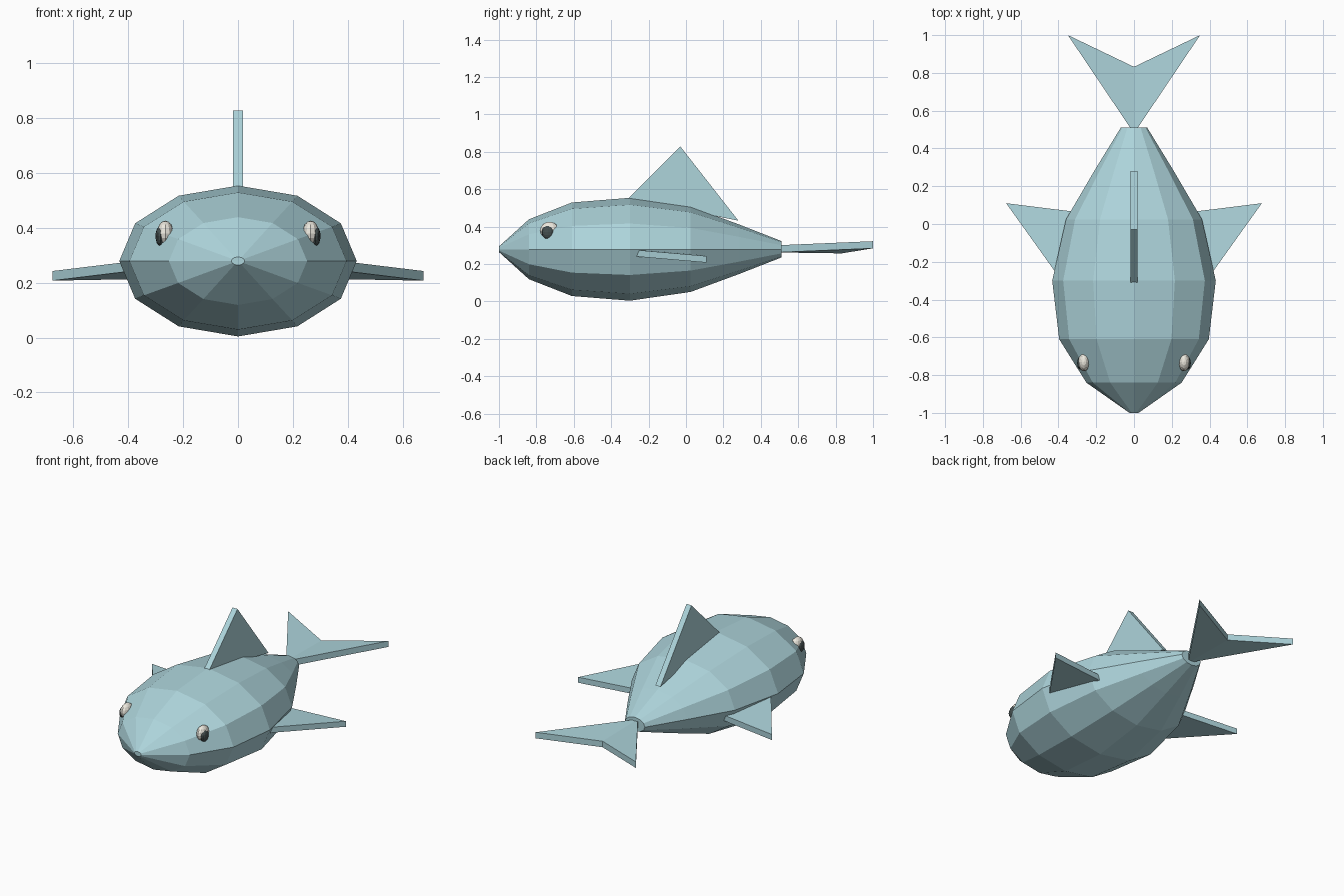
import bpy, bmesh
from math import cos, sin, pi
from mathutils import Vector

if "Cube" in bpy.data.objects:
    bpy.data.objects.remove(bpy.data.objects["Cube"])


def material(name, rgb):
    m = bpy.data.materials.new(name)
    m.diffuse_color = (*rgb, 1)
    m.use_nodes = True
    m.node_tree.nodes["Principled BSDF"].inputs["Base Color"].default_value = m.diffuse_color
    return m


TEAL = material("teal", (0.42, 0.66, 0.71))
WHITE = material("eye_white", (0.85, 0.82, 0.74))
DARK = material("pupil_dark", (0.06, 0.08, 0.08))


def finish(name, bm, mat):
    bmesh.ops.recalc_face_normals(bm, faces=bm.faces)
    me = bpy.data.meshes.new(name)
    bm.to_mesh(me)
    bm.free()
    me.materials.append(mat)
    ob = bpy.data.objects.new(name, me)
    bpy.context.collection.objects.link(ob)
    return ob


def slab(name, pts, offset, tris=None):
    """Flat plate: the outline shifted both ways by offset."""
    bm = bmesh.new()
    off, n = Vector(offset), len(pts)
    a = [bm.verts.new(Vector(p) + off) for p in pts]
    b = [bm.verts.new(Vector(p) - off) for p in pts]
    for t in tris or [range(n)]:
        bm.faces.new([a[i] for i in t])
        bm.faces.new([b[i] for i in reversed(t)])
    for i in range(n):
        j = (i + 1) % n
        bm.faces.new((a[i], b[i], b[j], a[j]))
    return finish(name, bm, TEAL)


def ball(name, centre, radii, mat):
    bm = bmesh.new()
    bmesh.ops.create_uvsphere(bm, u_segments=12, v_segments=8, radius=1)
    bmesh.ops.scale(bm, vec=radii, verts=bm.verts)
    bmesh.ops.translate(bm, vec=centre, verts=bm.verts)
    return finish(name, bm, mat)


# Body: twelve-sided elliptical rings (y, half width, half height)
RINGS = [(-1.0, 0.024, 0.015), (-0.84, 0.252, 0.16), (-0.61, 0.396, 0.25),
         (-0.30, 0.433, 0.275), (0.025, 0.36, 0.228), (0.285, 0.208, 0.132),
         (0.51, 0.07, 0.044)]
bm = bmesh.new()
loops = [[bm.verts.new((rx * cos(k * pi / 6), y, 0.279 + rz * sin(k * pi / 6)))
          for k in range(12)] for y, rx, rz in RINGS]
for p, q in zip(loops, loops[1:]):
    for k in range(12):
        j = (k + 1) % 12
        bm.faces.new((p[k], p[j], q[j], q[k]))
bm.faces.new(loops[0])
bm.faces.new(loops[-1])
finish("body", bm, TEAL)

# Dorsal fin
slab("dorsal_fin", [(0, -0.31, 0.55), (0, -0.03, 0.828), (0, 0.28, 0.432)],
     (0.0175, 0, 0))

# Tail fin, lobes slightly raised
slab("tail_fin", [(0, 0.48, 0.281), (0.35, 1.0, 0.303), (0, 0.832, 0.276),
                  (-0.35, 1.0, 0.303)], (0, 0, 0.019), [(0, 1, 2), (0, 2, 3)])

# Side fins and eyes, mirrored
for side, s in (("left", 1), ("right", -1)):
    slab(side + "_fin", [(s * 0.405, -0.27, 0.258), (s * 0.677, 0.11, 0.225),
                         (s * 0.29, 0.062, 0.232)], (0, 0, 0.0175))
    ball(side + "_eye", (s * 0.265, -0.73, 0.38), (0.03, 0.05, 0.046), WHITE)
    ball(side + "_pupil", (s * 0.283, -0.738, 0.37), (0.018, 0.034, 0.036), DARK)
